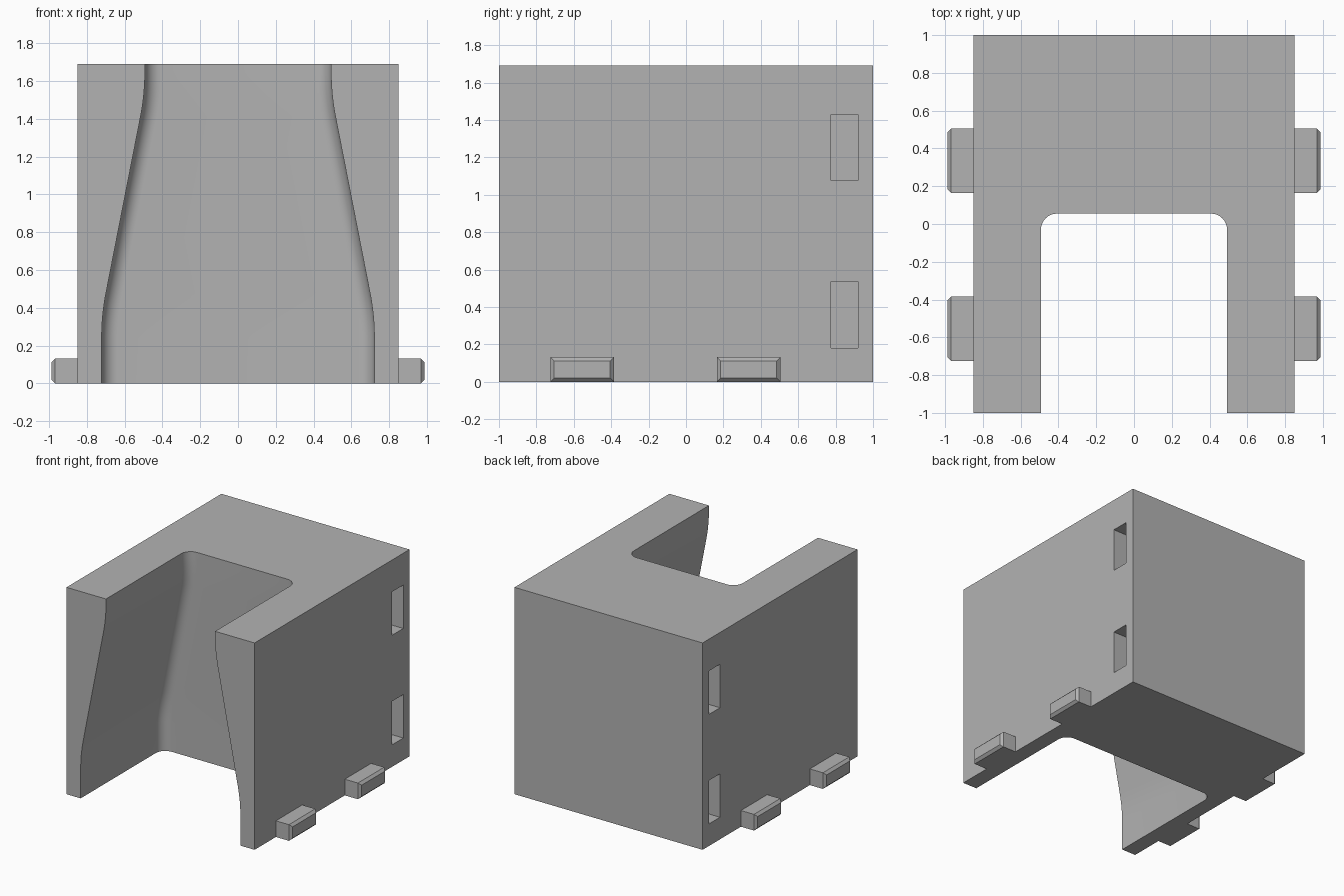
import bpy, bmesh
from math import cos, sin, pi, radians
from mathutils import Vector

if "Cube" in bpy.data.objects:
    bpy.data.objects.remove(bpy.data.objects["Cube"], do_unlink=True)

HALF_W, HALF_D, HEIGHT = 0.85, 1.0, 1.69
BACK_Y, FILLET = 0.055, 0.085

grey = bpy.data.materials.new("light grey")
grey.use_nodes = True
colour = (0.45, 0.45, 0.45, 1)
grey.diffuse_color = colour
grey.node_tree.nodes["Principled BSDF"].inputs["Base Color"].default_value = colour


def finish(bm, name):
    bmesh.ops.recalc_face_normals(bm, faces=bm.faces)
    mesh = bpy.data.meshes.new(name)
    bm.to_mesh(mesh)
    bm.free()
    mesh.materials.append(grey)
    obj = bpy.data.objects.new(name, mesh)
    bpy.context.collection.objects.link(obj)
    return obj


def box(name, lo, hi, chamfer_side=0, chamfer=0.02):
    """Box between two corners, optionally chamfered around one x end."""
    lo, hi = Vector(lo), Vector(hi)
    bm = bmesh.new()
    bmesh.ops.create_cube(bm, size=1)
    for v in bm.verts:
        v.co = (lo + hi) / 2 + v.co * (hi - lo)
    if chamfer_side:
        mid = (lo.x + hi.x) / 2
        end = [e for e in bm.edges if all((v.co.x - mid) * chamfer_side > 0 for v in e.verts)]
        bmesh.ops.bevel(bm, geom=end, offset=chamfer, segments=1, affect='EDGES')
    return finish(bm, name)


def channel_profile():
    """(half width, height) pairs of the tapering channel, with eased bends."""
    low, high = Vector((0.722, 0.36)), Vector((0.493, 1.53))
    slope = (high - low).normalized() * 0.12
    up = Vector((0, 0.12))
    points = [Vector((low.x, 0))]
    for corner, before, after in ((low, -up, slope), (high, -slope, up)):
        for i in range(9):
            t = i / 8
            points.append(corner + before * (1 - t) ** 2 + after * t ** 2)
    return points + [Vector((high.x, HEIGHT))]


def section(half, z):
    """U-shaped outline with rounded inner corners."""
    outline = [(-HALF_W, HALF_D), (-HALF_W, -HALF_D), (-half, -HALF_D)]
    for side, start in ((-1, pi), (1, pi / 2)):
        for i in range(9):
            a = start - i * pi / 16
            outline.append((side * (half - FILLET) + FILLET * cos(a),
                            BACK_Y - FILLET + FILLET * sin(a)))
    outline += [(half, -HALF_D), (HALF_W, -HALF_D), (HALF_W, HALF_D)]
    return [(x, y, z) for x, y in outline]


# Body: loft the outline up the channel profile, then merge coplanar strips
bm = bmesh.new()
rings = [[bm.verts.new(p) for p in section(*point)] for point in channel_profile()]
count = len(rings[0])
for a, b in zip(rings, rings[1:]):
    for i in range(count):
        j = (i + 1) % count
        bm.faces.new((a[i], a[j], b[j], b[i]))
bm.faces.new(rings[0])
bm.faces.new(rings[-1])
bmesh.ops.dissolve_limit(bm, angle_limit=radians(0.1), verts=bm.verts, edges=bm.edges)
body = finish(bm, "body")

# Slots: two blind pockets in each side wall, near the back
cutters = []
for side in (-1, 1):
    xs = sorted((side * (HALF_W - 0.15), side * (HALF_W + 0.1)))
    for z in (0.18, 1.075):
        cutters.append(box("slot_cutter", (xs[0], 0.775, z), (xs[1], 0.92, z + 0.355)))
bpy.context.view_layer.objects.active = body
for cutter in cutters:
    cutter.hide_render = True
    mod = body.modifiers.new("slot", 'BOOLEAN')
    mod.operation, mod.solver, mod.object = 'DIFFERENCE', 'EXACT', cutter
    bpy.ops.object.modifier_apply(modifier=mod.name)
    bpy.data.objects.remove(cutter, do_unlink=True)

bpy.ops.object.select_all(action='DESELECT')
body.select_set(True)
bpy.ops.object.shade_smooth_by_angle(angle=radians(30))

# Tabs: chamfered pegs along the bottom of each side
for side, label in ((1, "left"), (-1, "right")):
    xs = sorted((side * HALF_W, side * 0.988))
    for y, place in ((-0.725, "front"), (0.165, "back")):
        box(f"{place}_{label}_tab", (xs[0], y, 0), (xs[1], y + 0.34, 0.132), side)
